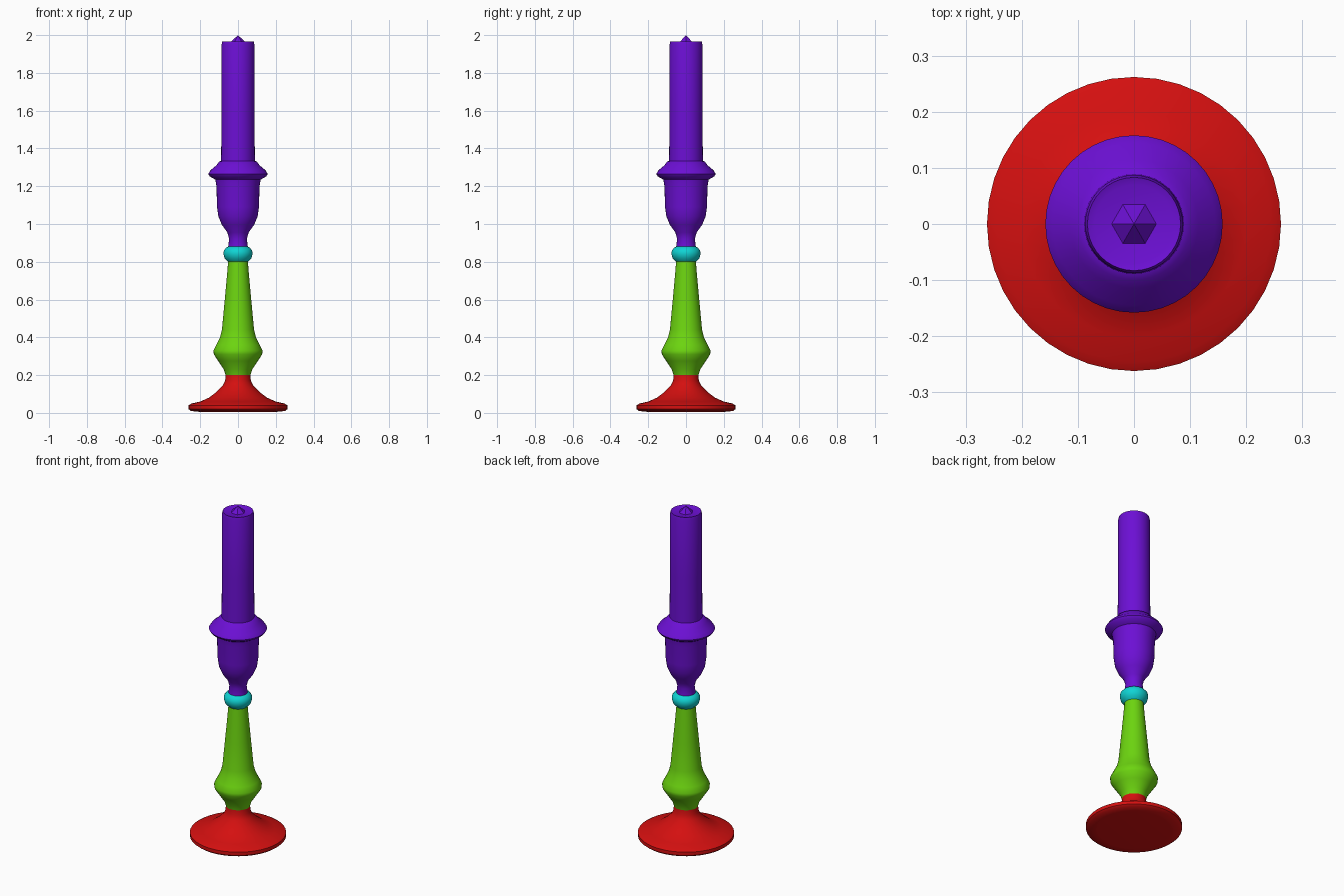
import bpy, bmesh
from math import cos, sin, tau, radians

cube = bpy.data.objects.get("Cube")
if cube:
    bpy.data.objects.remove(cube)


def make_material(name, rgb):
    mat = bpy.data.materials.new(name)
    mat.use_nodes = True
    color = (*rgb, 1.0)
    mat.diffuse_color = color
    bsdf = mat.node_tree.nodes["Principled BSDF"]
    bsdf.inputs["Base Color"].default_value = color
    bsdf.inputs["Roughness"].default_value = 0.6
    return mat


def turn(name, profile, mat, sides=40, smooth=True):
    """Revolve a (radius, height) profile about z; zero radius makes a pole."""
    bm = bmesh.new()
    rings = []
    for r, z in profile:
        if r == 0:
            rings.append([bm.verts.new((0, 0, z))] * sides)
        else:
            rings.append([bm.verts.new((r * cos(tau * i / sides), r * sin(tau * i / sides), z))
                          for i in range(sides)])
    for low, high in zip(rings, rings[1:]):
        for i in range(sides):
            j = (i + 1) % sides
            corners = (low[i], low[j], high[j], high[i])
            bm.faces.new(list(dict.fromkeys(corners)))
    mesh = bpy.data.meshes.new(name)
    bm.to_mesh(mesh)
    bm.free()
    mesh.materials.append(mat)
    obj = bpy.data.objects.new(name, mesh)
    bpy.context.collection.objects.link(obj)
    if smooth:
        bpy.ops.object.select_all(action="DESELECT")
        obj.select_set(True)
        bpy.context.view_layer.objects.active = obj
        bpy.ops.object.shade_smooth_by_angle(angle=radians(50))
    return obj


red = make_material("red", (0.66, 0.005, 0.005))
green = make_material("green", (0.15, 0.66, 0.005))
cyan = make_material("cyan", (0.005, 0.66, 0.66))
purple = make_material("purple", (0.15, 0.005, 0.66))

# Flared foot
turn("foot", [(0, 0.005), (0.2, 0.005), (0.25, 0.01), (0.262, 0.02), (0.262, 0.04),
              (0.245, 0.05), (0.2, 0.06), (0.155, 0.08), (0.115, 0.11),
              (0.08, 0.145), (0.068, 0.17), (0.066, 0.2)], red)

# Tapered stem with a lower bulge
turn("stem", [(0.066, 0.2), (0.075, 0.23), (0.105, 0.275), (0.128, 0.31),
              (0.13, 0.33), (0.115, 0.36), (0.095, 0.4), (0.085, 0.44),
              (0.07, 0.6), (0.058, 0.73), (0.052, 0.805)], green)

# Collar ring
turn("collar", [(0.052, 0.8), (0.07, 0.817), (0.077, 0.84), (0.075, 0.86),
                (0.062, 0.875), (0.052, 0.88)], cyan)

# Cup with a flared drip lip
turn("candle_cup", [(0.052, 0.88), (0.047, 0.92), (0.056, 0.955), (0.085, 0.995),
                    (0.104, 1.04), (0.111, 1.09), (0.114, 1.2), (0.12, 1.235),
                    (0.15, 1.252), (0.158, 1.265), (0.145, 1.285), (0.115, 1.31),
                    (0.1, 1.33), (0.088, 1.335)], purple)

# Candle with a shallow top
turn("candle", [(0.089, 1.32), (0.088, 1.6), (0.087, 1.95), (0.083, 1.967),
                (0.07, 1.962), (0, 1.962)], purple)

# Faceted wick
turn("wick", [(0.042, 1.96), (0, 2.0)], purple, sides=6, smooth=False)
